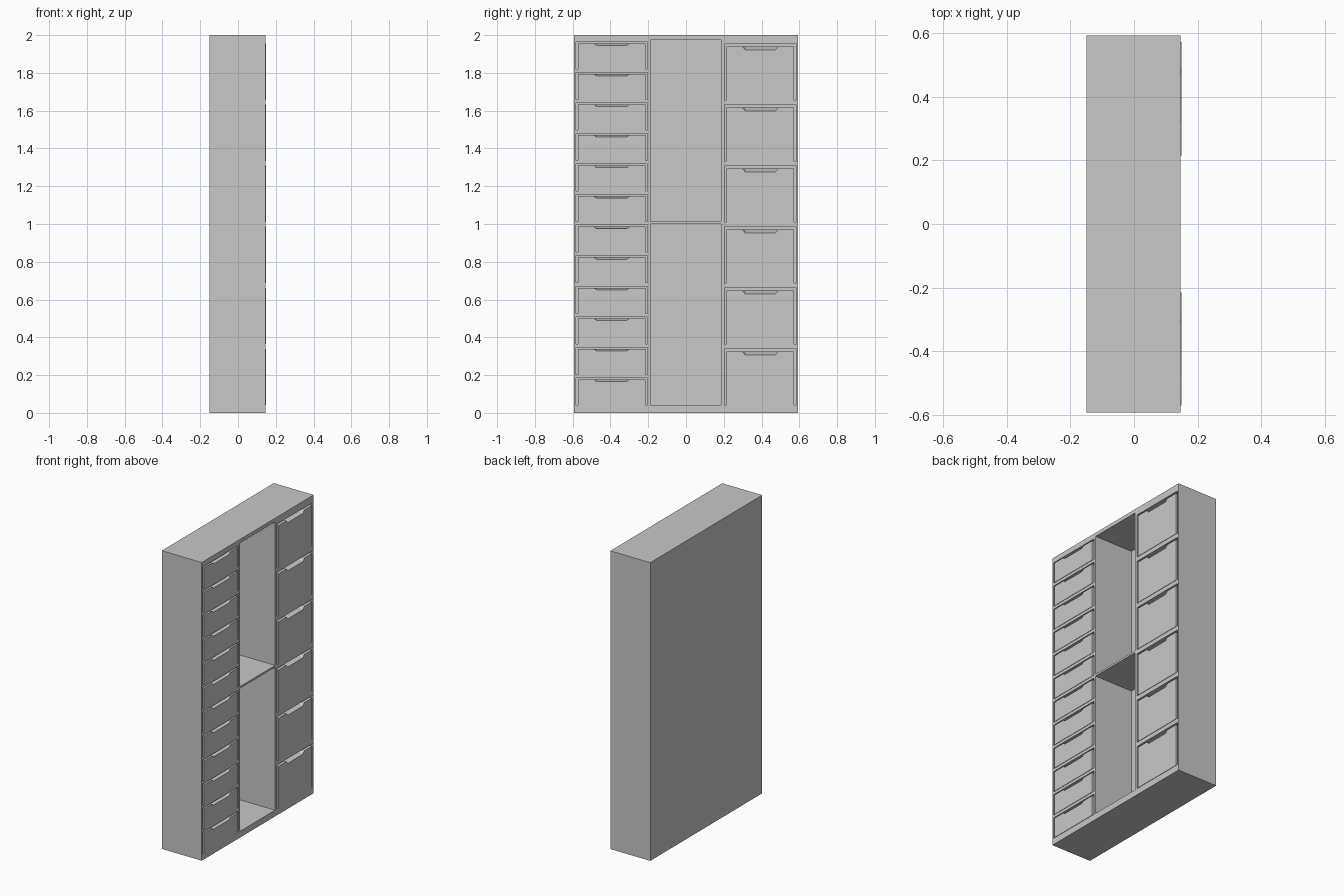
import bpy, bmesh

if "Cube" in bpy.data.objects:
    bpy.data.objects.remove(bpy.data.objects["Cube"])

grey = bpy.data.materials.new("light grey")
grey.diffuse_color = (0.58, 0.58, 0.58, 1)
grey.use_nodes = True
grey.node_tree.nodes["Principled BSDF"].inputs["Base Color"].default_value = grey.diffuse_color

BACK, FRONT, INNER = -0.15, 0.146, -0.137   # carcass depth along x


def finish(bm, name):
    bmesh.ops.recalc_face_normals(bm, faces=bm.faces)
    me = bpy.data.meshes.new(name)
    bm.to_mesh(me)
    bm.free()
    me.materials.append(grey)
    ob = bpy.data.objects.new(name, me)
    bpy.context.collection.objects.link(ob)
    return ob


def box(name, x, y, z):
    bm = bmesh.new()
    bmesh.ops.create_cube(bm, size=1)
    for v in bm.verts:
        v.co = [r[0] if c < 0 else r[1] for c, r in zip(v.co, (x, y, z))]
    return finish(bm, name)


def drawer(name, y0, y1, z0, z1, half, notch):
    """Solid drawer whose front top edge has a finger notch sloping up to the rear."""
    c = (y0 + y1) / 2

    def ring(x, depth):
        pts = [(y0, z0), (y1, z0), (y1, z1), (c + half, z1), (c + half * 0.85, z1 - depth),
               (c - half * 0.85, z1 - depth), (c - half, z1), (y0, z1)]
        return [bm.verts.new((x, y, z)) for y, z in pts]

    bm = bmesh.new()
    rings = [ring(0.149, notch), ring(0.105, 0.0), ring(INNER + 0.01, 0.0)]
    n = len(rings[0])
    for a, b in zip(rings, rings[1:]):
        for i in range(n):
            j = (i + 1) % n
            bm.faces.new((a[i], a[j], b[j], b[i]))
    bm.faces.new(rings[0])
    bm.faces.new(rings[-1])
    return finish(bm, name)


# Carcass
box("back_panel", (BACK, INNER), (-0.593, 0.593), (0, 2))
depth = (INNER, FRONT)
box("left_side", depth, (-0.593, -0.583), (0, 2))
box("right_side", depth, (0.585, 0.593), (0, 2))
box("left_divider", depth, (-0.203, -0.187), (0.042, 1.975))
box("right_divider", depth, (0.184, 0.203), (0.042, 1.975))
box("plinth", depth, (-0.583, 0.585), (0, 0.042))
box("top_panel", depth, (-0.583, 0.585), (1.975, 2))
box("middle_shelf", depth, (-0.187, 0.184), (1.0, 1.013))

# Drawer columns: count, pitch, opening height, opening y range, top gap, notch depth
columns = [("small", 12, 0.1618, 0.143, -0.583, -0.203, 0.008, 0.011),
           ("large", 6, 0.323, 0.295, 0.203, 0.585, 0.013, 0.017)]
for label, count, pitch, height, y0, y1, gap, notch in columns:
    for i in range(count):
        z = 0.042 + i * pitch
        drawer(f"{label}_drawer_{i + 1}", y0 + 0.012, y1 - 0.012, z, z + height - gap,
               0.094, notch)
        top = 1.975 if i == count - 1 else z + pitch
        box(f"{label}_rail_{i + 1}", depth, (y0, y1), (z + height, top))
